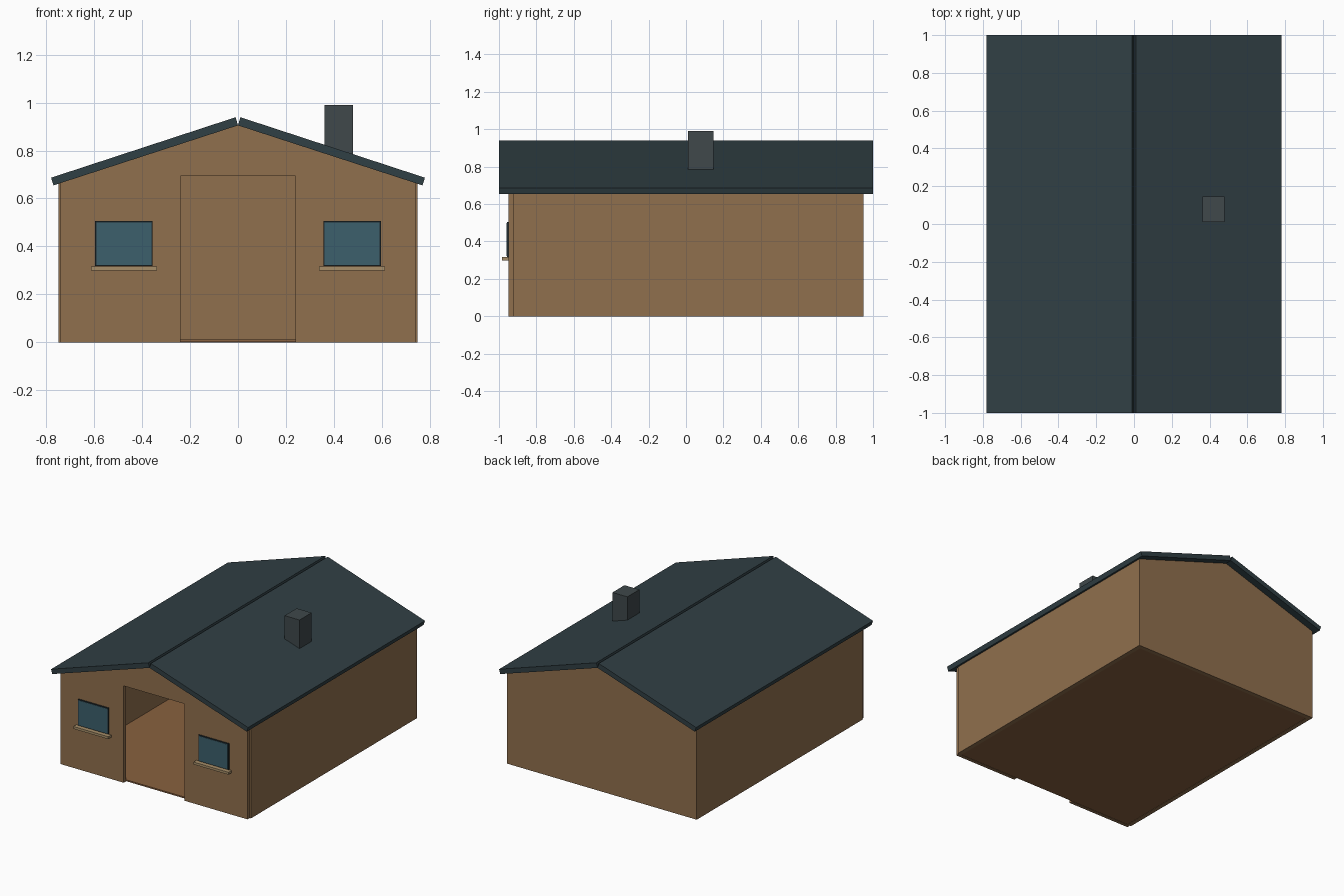
import bpy, bmesh

if "Cube" in bpy.data.objects:
    bpy.data.objects.remove(bpy.data.objects["Cube"])

SLOPE = 0.325          # roof rise per unit of width
PEAK = 0.905           # underside of the ridge


def under(x):
    return PEAK - abs(x) * SLOPE


def mat(name, rgb):
    m = bpy.data.materials.new(name)
    m.diffuse_color = (*rgb, 1)
    m.use_nodes = True
    m.node_tree.nodes["Principled BSDF"].inputs["Base Color"].default_value = m.diffuse_color
    return m


WALL = mat("wall_brown", (0.28, 0.16, 0.075))
FLOOR = mat("floor_wood", (0.25, 0.12, 0.05))
ROOF = mat("roof_slate", (0.03, 0.05, 0.058))
STONE = mat("chimney_grey", (0.05, 0.065, 0.07))
FRAME = mat("frame_dark", (0.015, 0.025, 0.03))
GLASS = mat("window_glass", (0.045, 0.115, 0.15))
SILL = mat("sill_tan", (0.38, 0.27, 0.14))


def prism(name, profile, y0, y1, material):
    """Extrude an x-z profile from y0 to y1."""
    bm = bmesh.new()
    face = bm.faces.new([bm.verts.new((x, y0, z)) for x, z in profile])
    ext = bmesh.ops.extrude_face_region(bm, geom=[face])["geom"]
    verts = [g for g in ext if isinstance(g, bmesh.types.BMVert)]
    bmesh.ops.translate(bm, verts=verts, vec=(0, y1 - y0, 0))
    bmesh.ops.recalc_face_normals(bm, faces=bm.faces)
    me = bpy.data.meshes.new(name)
    bm.to_mesh(me)
    bm.free()
    me.materials.append(material)
    ob = bpy.data.objects.new(name, me)
    bpy.context.collection.objects.link(ob)
    return ob


def box(name, x0, x1, y0, y1, z0, z1, material):
    return prism(name, [(x0, z0), (x1, z0), (x1, z1), (x0, z1)], y0, y1, material)


# Front wall with door opening, back gable wall, floor
prism("front_wall", [(-0.74, 0), (-0.24, 0), (-0.24, 0.693), (0.24, 0.693), (0.24, 0),
                     (0.74, 0), (0.74, under(0.74)), (0, PEAK), (-0.74, under(0.74))],
      -0.95, -0.925, WALL)
prism("back_wall", [(-0.72, 0), (0.72, 0), (0.72, under(0.72)), (0, PEAK),
                    (-0.72, under(0.72))], 0.92, 0.95, WALL)
box("floor", -0.72, 0.72, -0.925, 0.92, 0.002, 0.012, FLOOR)

for s, side in ((-1, "left"), (1, "right")):
    # Side wall and roof slab
    prism(side + "_wall", [(s * 0.72, 0), (s * 0.75, 0), (s * 0.75, under(0.75)),
                           (s * 0.72, under(0.72))], -0.925, 0.95, WALL)
    prism(side + "_roof", [(0, PEAK), (s * 0.77, under(0.77)),
                           (s * 0.78, under(0.77) + 0.032), (s * 0.01, PEAK + 0.034)],
          -1, 1, ROOF)
    # Window: dark frame, glass pane, sill
    c = s * 0.476
    box(side + "_window_frame", c - 0.12, c + 0.12, -0.957, -0.94, 0.318, 0.505, FRAME)
    box(side + "_window_glass", c - 0.114, c + 0.114, -0.959, -0.945, 0.322, 0.499, GLASS)
    box(side + "_window_sill", c - 0.138, c + 0.138, -0.985, -0.945, 0.299, 0.316, SILL)

# Chimney
box("chimney", 0.362, 0.48, 0.01, 0.146, 0.775, 0.99, STONE)
